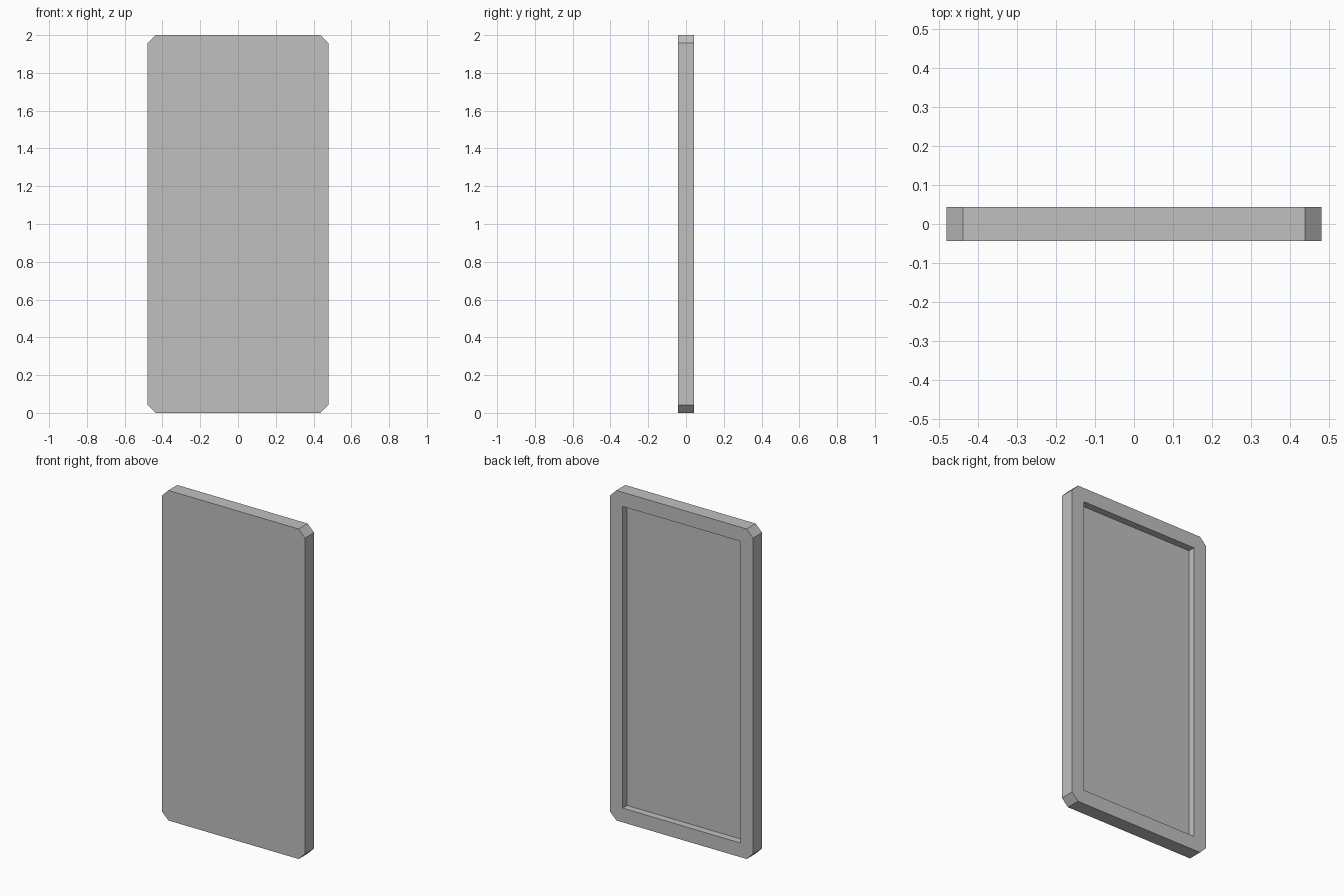
import bpy, bmesh

cube = bpy.data.objects.get("Cube")
if cube:
    bpy.data.objects.remove(cube, do_unlink=True)

HALF_W, HALF_H, HALF_D = 0.48, 1.0, 0.043
CHAMFER = 0.043
RIM = 0.086          # width of the raised border on the back
FLOOR_Y = 0.0        # depth of the back recess floor

# Plain grey finish
grey = bpy.data.materials.new("light_grey")
grey.use_nodes = True
colour = (0.53, 0.53, 0.53, 1)
grey.diffuse_color = colour
grey.node_tree.nodes["Principled BSDF"].inputs["Base Color"].default_value = colour

bm = bmesh.new()
corners = [(1, 1), (-1, 1), (-1, -1), (1, -1)]


def octagon(y):
    """Chamfered rectangle outline, two points per corner."""
    ring = []
    for sx, sz in corners:
        pair = [(HALF_W, HALF_H - CHAMFER), (HALF_W - CHAMFER, HALF_H)]
        if sx * sz < 0:
            pair.reverse()
        ring += [bm.verts.new((sx * x, y, 1 + sz * z)) for x, z in pair]
    return ring


def rectangle(y):
    """Square-cornered outline of the recess."""
    return [bm.verts.new((sx * (HALF_W - RIM), y, 1 + sz * (HALF_H - RIM)))
            for sx, sz in corners]


front, back = octagon(-HALF_D), octagon(HALF_D)
lip, floor = rectangle(HALF_D), rectangle(FLOOR_Y)

# Front sheet and recess floor
bm.faces.new(front)
bm.faces.new(floor)

# Outer edge
for i in range(8):
    j = (i + 1) % 8
    bm.faces.new((front[i], front[j], back[j], back[i]))

# Back border and recess walls
for i in range(4):
    j = (i + 1) % 4
    bm.faces.new((back[2 * i], back[2 * i + 1], lip[i]))
    bm.faces.new((back[2 * i + 1], back[2 * j], lip[j], lip[i]))
    bm.faces.new((lip[i], lip[j], floor[j], floor[i]))

bmesh.ops.recalc_face_normals(bm, faces=bm.faces)
# Merge the flat border pieces' look by keeping every face flat shaded
for face in bm.faces:
    face.smooth = False

mesh = bpy.data.meshes.new("panel")
bm.to_mesh(mesh)
bm.free()
mesh.materials.append(grey)
panel = bpy.data.objects.new("recessed_panel", mesh)
bpy.context.collection.objects.link(panel)
